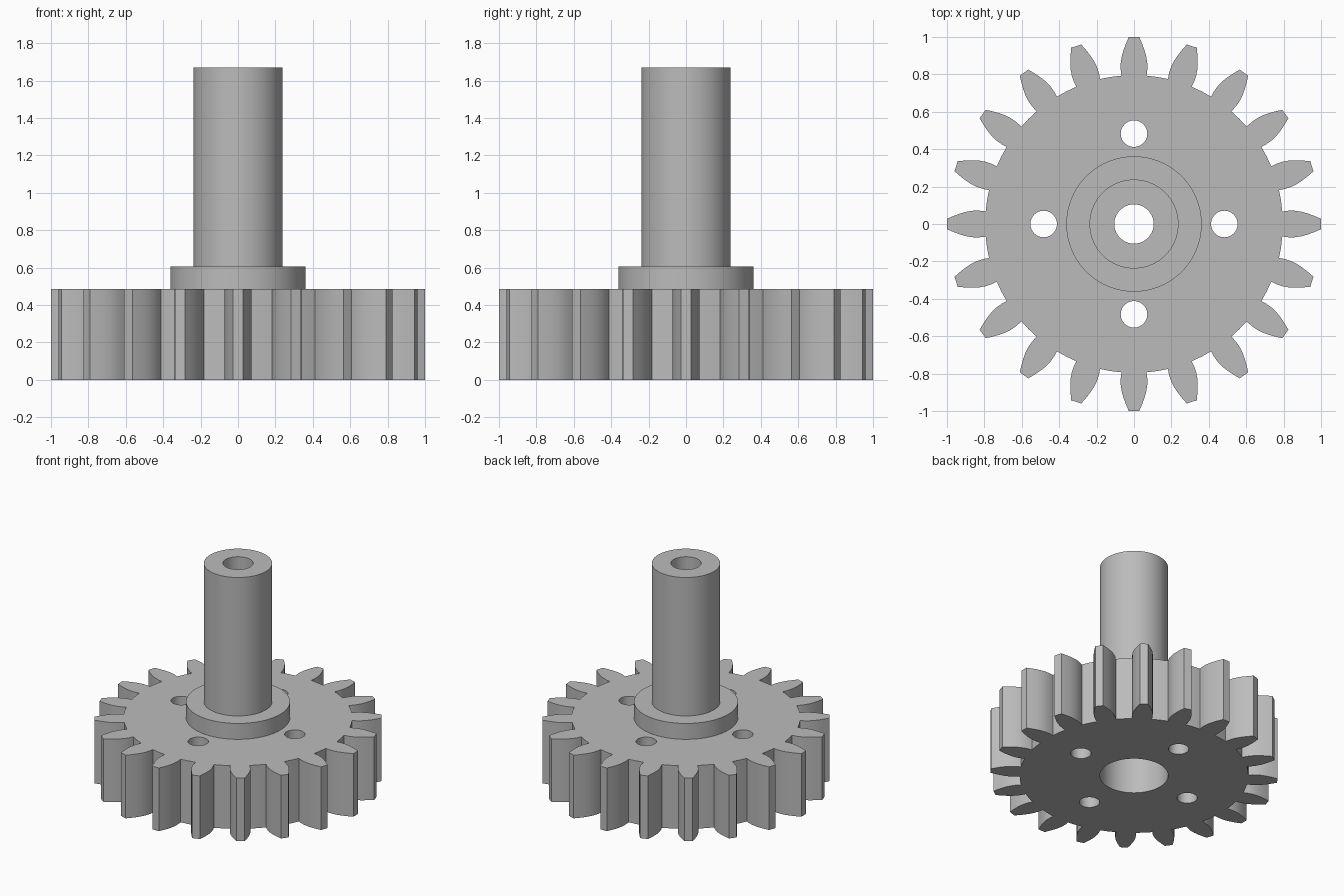
import bpy
import bmesh
from math import cos, sin, pi, radians

cube = bpy.data.objects.get("Cube")
if cube:
    bpy.data.objects.remove(cube, do_unlink=True)

# Single plain grey finish
grey = bpy.data.materials.new("plain grey")
grey.use_nodes = True
COLOUR = (0.5, 0.5, 0.5, 1.0)
grey.diffuse_color = COLOUR
grey.node_tree.nodes["Principled BSDF"].inputs["Base Color"].default_value = COLOUR


def circle(radius, cx=0.0, cy=0.0, steps=64):
    return [(cx + radius * cos(2 * pi * i / steps), cy + radius * sin(2 * pi * i / steps))
            for i in range(steps)]


def gear_outline(teeth, flank, root_radius):
    """Mirror one flank of (radius, half width) about each tooth axis."""
    points = []
    for t in range(teeth):
        a = 2 * pi * t / teeth
        side = [(r, -w) for r, w in flank] + [(r, w) for r, w in reversed(flank)]
        points += [(r * cos(a) - w * sin(a), r * sin(a) + w * cos(a)) for r, w in side]
        gap = a + pi / teeth
        points.append((root_radius * cos(gap), root_radius * sin(gap)))
    return points


def extruded(name, outlines, z0, z1):
    """Extrude an outer outline with holes into a closed solid."""
    curve = bpy.data.curves.new(name, "CURVE")
    curve.dimensions = "2D"
    curve.fill_mode = "BOTH"
    curve.extrude = (z1 - z0) / 2
    for outline in outlines:
        spline = curve.splines.new("POLY")
        spline.points.add(len(outline) - 1)
        for point, (x, y) in zip(spline.points, outline):
            point.co = (x, y, 0, 1)
        spline.use_cyclic_u = True
    obj = bpy.data.objects.new(name, curve)
    bpy.context.collection.objects.link(obj)
    bpy.ops.object.select_all(action="DESELECT")
    obj.select_set(True)
    bpy.context.view_layer.objects.active = obj
    bpy.ops.object.convert(target="MESH")
    obj = bpy.context.object
    obj.name = name

    bm = bmesh.new()
    bm.from_mesh(obj.data)
    bmesh.ops.remove_doubles(bm, verts=bm.verts, dist=0.0001)
    bmesh.ops.translate(bm, verts=bm.verts, vec=(0, 0, (z0 + z1) / 2))
    bmesh.ops.recalc_face_normals(bm, faces=bm.faces)
    bm.to_mesh(obj.data)
    bm.free()
    obj.data.materials.clear()
    obj.data.materials.append(grey)
    bpy.ops.object.shade_smooth_by_angle(angle=radians(30))
    return obj


SHAFT_R = 0.238
GEAR_TOP = 0.485
HUB_TOP = 0.607

# Toothed wheel with a central bore and four lightening holes
flank = [(0.793, 0.067), (0.825, 0.071), (0.86, 0.071), (0.895, 0.066),
         (0.93, 0.056), (0.965, 0.043), (1.0, 0.028)]
holes = [circle(0.071, 0.483 * cos(k * pi / 2), 0.483 * sin(k * pi / 2), 40)
         for k in range(4)]
extruded("gear_wheel", [gear_outline(20, flank, 0.796), circle(SHAFT_R)] + holes, 0, GEAR_TOP)

# Raised collar around the shaft
extruded("hub_collar", [circle(0.362), circle(SHAFT_R)], GEAR_TOP, HUB_TOP)

# Hollow shaft seated in the upper end of the bore
extruded("hollow_shaft", [circle(SHAFT_R), circle(0.105)], 0.455, 1.67)
